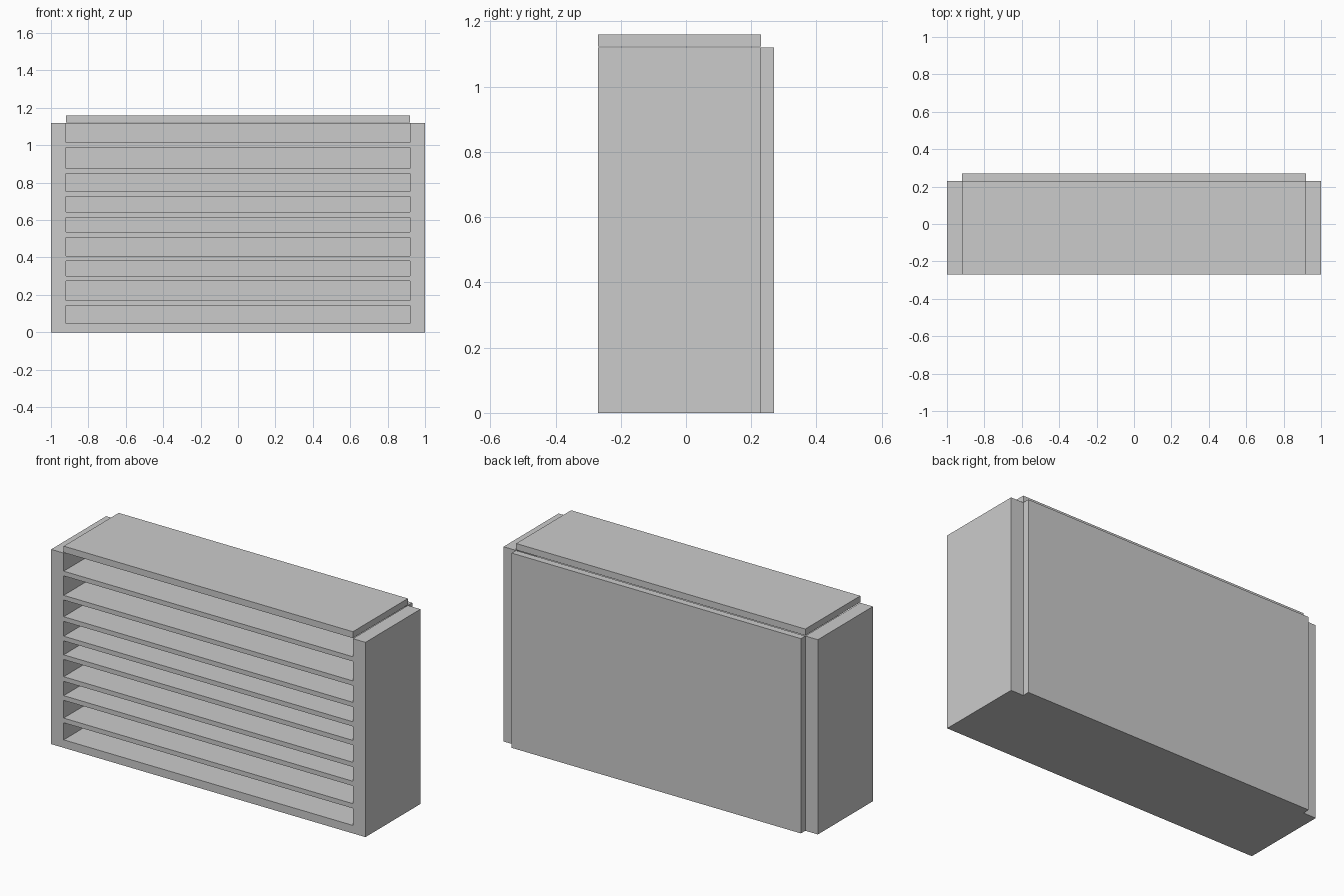
import bpy

if "Cube" in bpy.data.objects:
    bpy.data.objects.remove(bpy.data.objects["Cube"])

FRONT, BACK = -0.27, 0.23   # depth range of the carcass
INNER = 0.92                # half width between the side panels


def box(name, x, y, z):
    """Axis-aligned box from (min, max) ranges."""
    bpy.ops.mesh.primitive_cube_add(size=1)
    ob = bpy.context.object
    ob.name = name
    ob.location = [(a + b) / 2 for a, b in (x, y, z)]
    ob.scale = [b - a for a, b in (x, y, z)]
    bpy.ops.object.transform_apply(location=True, scale=True)
    return ob


# Side panels
box("left_side_panel", (-1.0, -INNER), (FRONT, BACK), (0, 1.12))
box("right_side_panel", (INNER, 1.0), (FRONT, BACK), (0, 1.12))

# Back panel, fixed behind the shelves
box("back_panel", (-INNER, INNER), (BACK, 0.27), (0, 1.12))

# Bottom and top boards
box("bottom_board", (-INNER, INNER), (FRONT, BACK), (0, 0.046))
box("top_board", (-INNER, INNER), (FRONT, BACK), (1.123, 1.16))

# Thin shelves with uneven spacing
for i, z in enumerate((0.144, 0.273, 0.382, 0.508, 0.615, 0.727, 0.85, 0.989)):
    box(f"shelf_{i + 1}", (-INNER, INNER), (FRONT, BACK), (z, z + 0.027))
